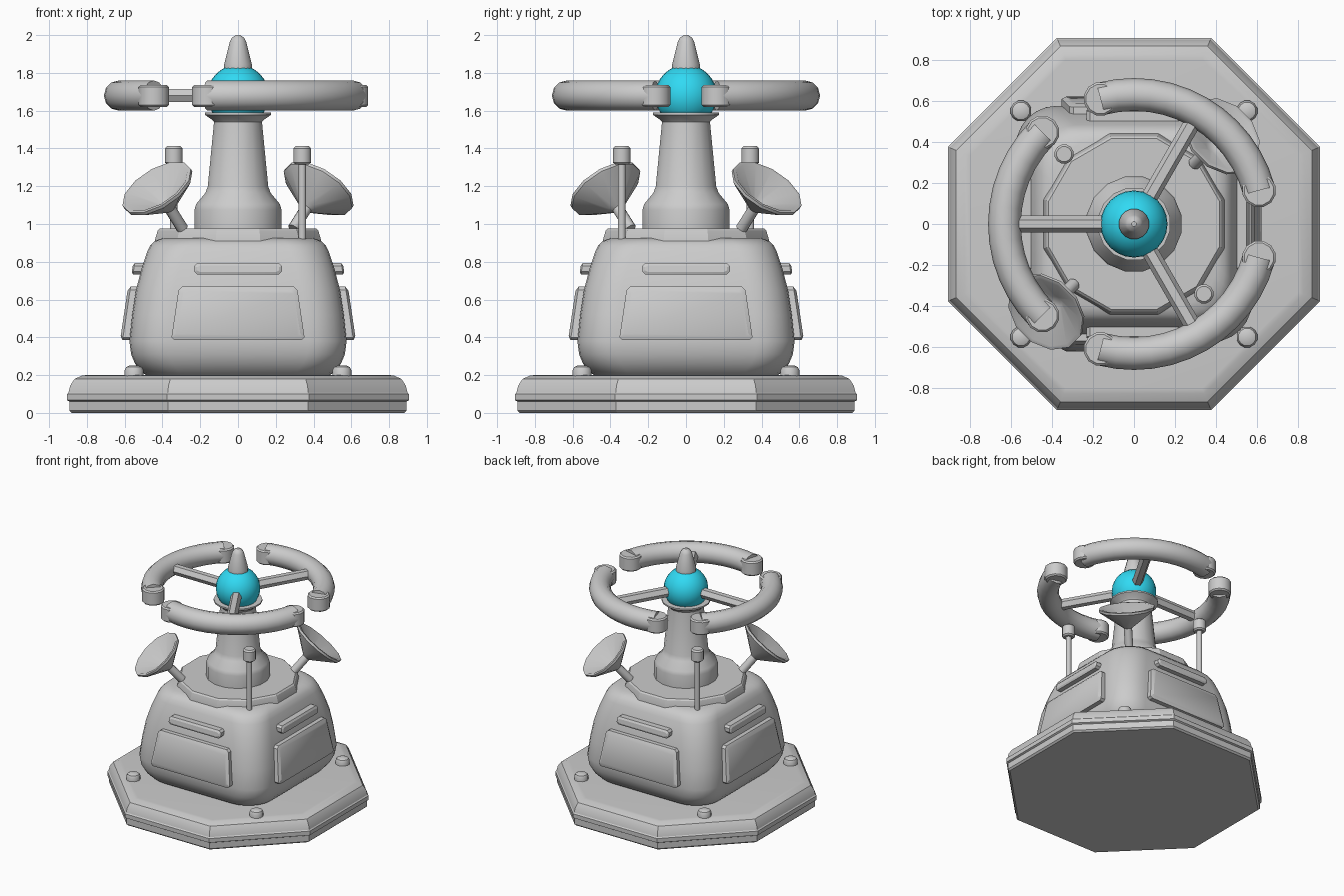
import bpy, bmesh
from math import sin, cos, pi, radians
from mathutils import Vector, Matrix

if "Cube" in bpy.data.objects:
    bpy.data.objects.remove(bpy.data.objects["Cube"])


def loft(name, rings, angle=35):
    """Skin a list of equal-length point rings and cap both ends."""
    bm = bmesh.new()
    vs = [[bm.verts.new(p) for p in ring] for ring in rings]
    n = len(vs[0])
    for a, b in zip(vs, vs[1:]):
        for i in range(n):
            j = (i + 1) % n
            bm.faces.new((a[i], a[j], b[j], b[i]))
    bm.faces.new(vs[0])
    bm.faces.new(vs[-1])
    bmesh.ops.recalc_face_normals(bm, faces=bm.faces)
    me = bpy.data.meshes.new(name)
    bm.to_mesh(me)
    bm.free()
    ob = bpy.data.objects.new(name, me)
    bpy.context.collection.objects.link(ob)
    if angle:
        bpy.ops.object.select_all(action='DESELECT')
        ob.select_set(True)
        bpy.context.view_layer.objects.active = ob
        bpy.ops.object.shade_smooth_by_angle(angle=radians(angle))
    return ob


def lathe(name, profile, n, matrix=Matrix(), angle=35):
    """Turn (apothem, z) points into an n-sided solid."""
    rings = []
    for r, z in profile:
        R = r / cos(pi / n)
        rings.append([matrix @ Vector((R * cos((2 * i + 1) * pi / n),
                                       R * sin((2 * i + 1) * pi / n), z)) for i in range(n)])
    return loft(name, rings, angle)


def at(x, y, z):
    return Matrix.Translation((x, y, z))


# Octagonal base slab with a raised band
lathe("base", [(.88, 0), (.893, .012), (.893, .06), (.905, .067), (.905, .1), (.897, .108),
               (.888, .145), (.865, .18), (.825, .198), (.8, .2)], 8, angle=28)


# Tapered body with rounded-square section
def rounded_square(h, r, z, steps=6):
    pts = []
    for k in range(4):
        a0 = k * pi / 2
        cx, cy = (h - r) * (1, -1, -1, 1)[k], (h - r) * (1, 1, -1, -1)[k]
        for i in range(steps + 1):
            a = a0 + i * pi / 2 / steps
            pts.append((cx + r * cos(a), cy + r * sin(a), z))
    return pts


body = [(.47, .19), (.51, .215), (.545, .26), (.566, .31), (.575, .38), (.56, .52), (.54, .65),
        (.512, .76), (.482, .85), (.465, .885), (.44, .91), (.4, .925)]
loft("body", [rounded_square(h, .2, z) for h, z in body], 40)


# Panels and vent bars on all four sides
def plate(name, outline, depth, bevel, side):
    cz = sum(p[1] for p in outline) / len(outline)
    w = max(p[0] for p in outline)
    h = max(p[1] for p in outline) - cz
    rot = Matrix.Rotation(side * pi / 2, 4, 'Z')
    rings = []
    for d, inset in ((-.04, 0), (depth - bevel * .6, 0), (depth, bevel)):
        ring = []
        for u, z in outline:
            u2, z2 = u * (1 - inset / w), cz + (z - cz) * (1 - inset / h)
            ring.append(rot @ Vector((u2, -(.575 - .15 * (z2 - .38) + d), z2)))
        rings.append(ring)
    loft(name, rings, 25)


panel = [(-.335, .385), (.335, .385), (.352, .4), (.315, .65), (.295, .668),
         (-.295, .668), (-.315, .65), (-.352, .4)]
bar = [(-.215, .732), (.215, .732), (.232, .748), (.232, .778), (.215, .793),
       (-.215, .793), (-.232, .778), (-.232, .748)]
for s in range(4):
    plate(f"side_panel_{s}", panel, .05, .022, s)
    plate(f"vent_bar_{s}", bar, .042, .014, s)

# Corner bolts on the base
for sx in (-1, 1):
    for sy in (-1, 1):
        lathe("base_bolt", [(.05, .19), (.05, .225), (.042, .242), (.025, .25)], 12,
              at(.55 * sx, .55 * sy, 0))

# Collar, column and its flared top
lathe("collar", [(.44, .89), (.44, .915), (.425, .965), (.415, .975)], 12, angle=20)
lathe("column", [(.23, .96), (.23, 1.075), (.222, 1.105), (.172, 1.165), (.16, 1.2), (.127, 1.54),
                 (.135, 1.55), (.175, 1.578), (.175, 1.59), (.12, 1.59)], 16)

# Glowing core ball
bpy.ops.mesh.primitive_uv_sphere_add(segments=24, ring_count=16, radius=.163, location=(0, 0, 1.68))
ball = bpy.context.object
ball.name = "core_ball"
bpy.ops.object.shade_smooth()
mat = bpy.data.materials.new("cyan")
mat.diffuse_color = (.03, .7, .9, 1)
mat.use_nodes = True
mat.node_tree.nodes["Principled BSDF"].inputs["Base Color"].default_value = mat.diffuse_color
ball.data.materials.append(mat)

# Tip on top of the ball
lathe("tip", [(.073, 1.82), (.073, 1.845), (.043, 1.965), (.033, 1.985), (.012, 2.0)], 16)

# Three ring segments with end caps and spokes
for k, deg in enumerate((60, 180, 300)):
    mid = radians(deg)
    rings = []
    for i in range(13):
        a = mid + radians(-45 + 90 * i / 12)
        rings.append([((.63 + .08 * cos(t)) * cos(a), (.63 + .08 * cos(t)) * sin(a), 1.68 + .08 * sin(t))
                      for t in [j * pi / 6 for j in range(12)]])
    loft(f"ring_segment_{k}", rings, 40)
    for e in (-1, 1):
        a = mid + e * radians(45)
        lathe(f"ring_end_cap_{k}", [(.07, 1.62), (.08, 1.63), (.08, 1.725), (.07, 1.735)], 12,
              at(.63 * cos(a), .63 * sin(a), 0))
    spoke = Matrix.Rotation(mid, 4, 'Z') @ at(0, 0, 1.68) @ Matrix.Rotation(pi / 2, 4, 'Y')
    lathe(f"spoke_{k}", [(.035, .1), (.035, .57)], 6, spoke, 0)

# Two dishes on stems and two antennas, at opposite corners
for s in (-1, 1):
    aim = Vector((.47 * s, .47 * s, .75)).to_track_quat('Z', 'Y').to_matrix().to_4x4()
    lathe("dish", [(.03, -.28), (.03, -.14), (.05, -.125), (.19, -.015), (.2, -.005), (.2, .012),
                   (.18, .012), (.03, -.1)], 12, at(.425 * s, .425 * s, 1.185) @ aim, 40)
    spot = at(.34 * s, -.34 * s, 0)
    lathe("antenna_pole", [(.02, .89), (.02, 1.34)], 10, spot, 40)
    lathe("antenna_cap", [(.035, 1.315), (.046, 1.325), (.046, 1.4), (.036, 1.412)], 12, spot)
